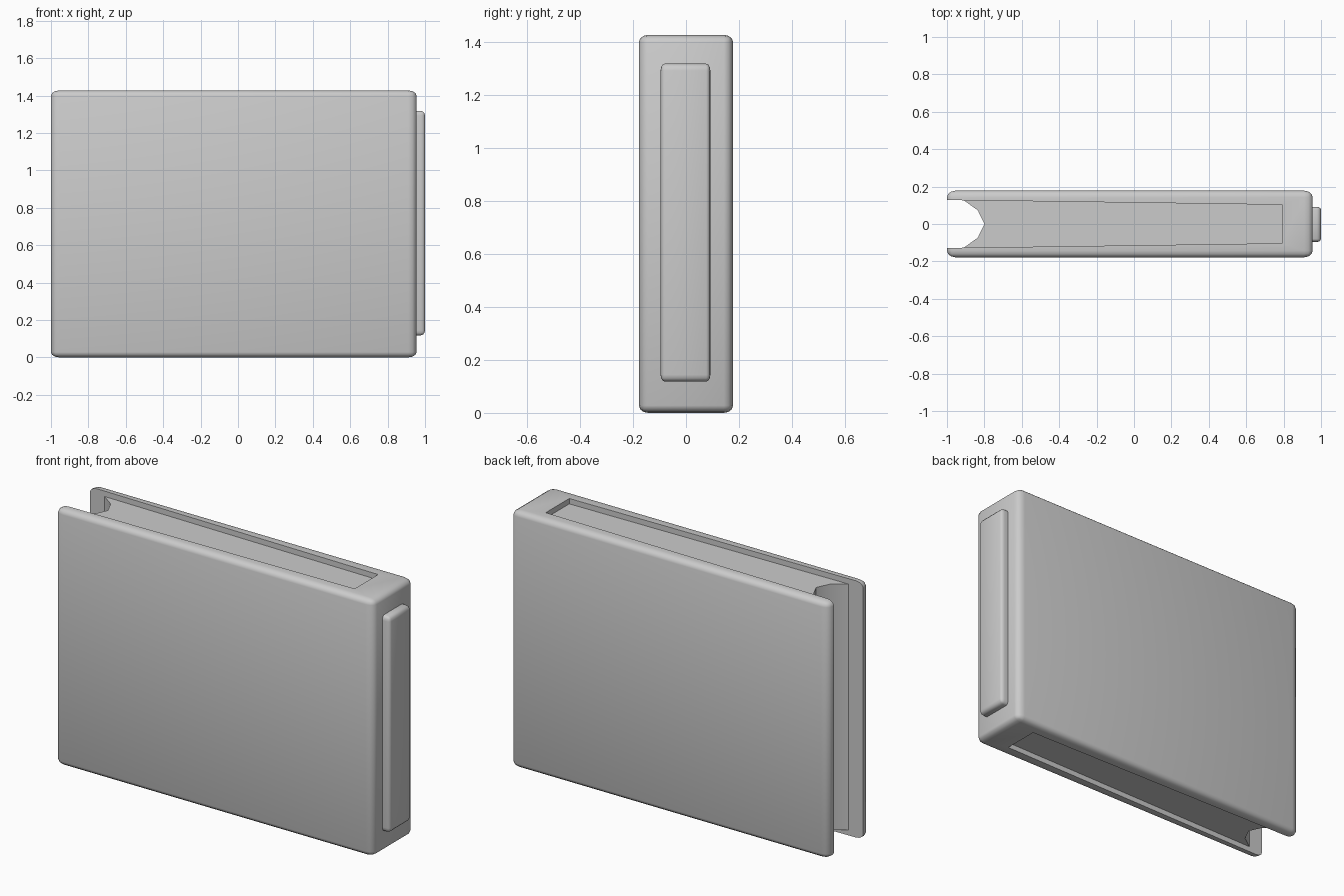
import bpy, bmesh
from mathutils import Vector

if "Cube" in bpy.data.objects:
    bpy.data.objects.remove(bpy.data.objects["Cube"])


def add_object(name, bm):
    bmesh.ops.recalc_face_normals(bm, faces=bm.faces)
    mesh = bpy.data.meshes.new(name)
    bm.to_mesh(mesh)
    bm.free()
    obj = bpy.data.objects.new(name, mesh)
    bpy.context.collection.objects.link(obj)
    return obj


def rounded_box(name, lo, hi, radius):
    """Box with rounded edges; radius is given per axis."""
    lo, hi, radius = Vector(lo), Vector(hi), Vector(radius)
    bm = bmesh.new()
    bmesh.ops.create_cube(bm, size=1)
    size = hi - lo
    bmesh.ops.scale(bm, vec=[s / r for s, r in zip(size, radius)], verts=bm.verts)
    bmesh.ops.bevel(bm, geom=bm.edges[:], offset=1, segments=3, profile=0.5,
                    affect='EDGES')
    bmesh.ops.scale(bm, vec=radius, verts=bm.verts)
    bmesh.ops.translate(bm, vec=(lo + hi) / 2, verts=bm.verts)
    return add_object(name, bm)


def prism(name, outline, z0, z1):
    """Extrude an xy outline from z0 to z1."""
    bm = bmesh.new()
    face = bm.faces.new([bm.verts.new((x, y, z0)) for x, y in outline])
    ext = bmesh.ops.extrude_face_region(bm, geom=[face])
    top = [v for v in ext['geom'] if isinstance(v, bmesh.types.BMVert)]
    bmesh.ops.translate(bm, vec=(0, 0, z1 - z0), verts=top)
    return add_object(name, bm)


def smooth(obj):
    bpy.ops.object.select_all(action='DESELECT')
    obj.select_set(True)
    bpy.context.view_layer.objects.active = obj
    bpy.ops.object.shade_smooth_by_angle(angle=0.7)


# Cover: rounded block hollowed by a tapered slot open at the fore edge
cover = rounded_box("cover", (-1, -0.178, 0), (0.955, 0.178, 1.427),
                    (0.045, 0.035, 0.028))
slot = prism("slot_cutter", [(-1.1, -0.1295), (0.79, -0.103),
                             (0.79, 0.103), (-1.1, 0.1295)], -0.1, 1.6)
cut = cover.modifiers.new("hollow", 'BOOLEAN')
cut.object = slot
cut.operation = 'DIFFERENCE'
cut.solver = 'EXACT'
bpy.context.view_layer.objects.active = cover
bpy.ops.object.modifier_apply(modifier=cut.name)
bpy.data.objects.remove(slot)
smooth(cover)

# Page block: tapered, with a hollow curved fore edge
half = [(-0.91, 0.127), (-0.835, 0.073)]
pages = prism("pages",
              [(0.79, -0.103), (0.79, 0.103)] + half + [(-0.80, 0)]
              + [(x, -y) for x, y in reversed(half)], 0.03, 1.397)
smooth(pages)

# Raised panel on the spine
panel = rounded_box("spine_panel", (0.91, -0.096, 0.118), (1.0, 0.092, 1.318),
                    (0.022, 0.016, 0.026))
smooth(panel)
